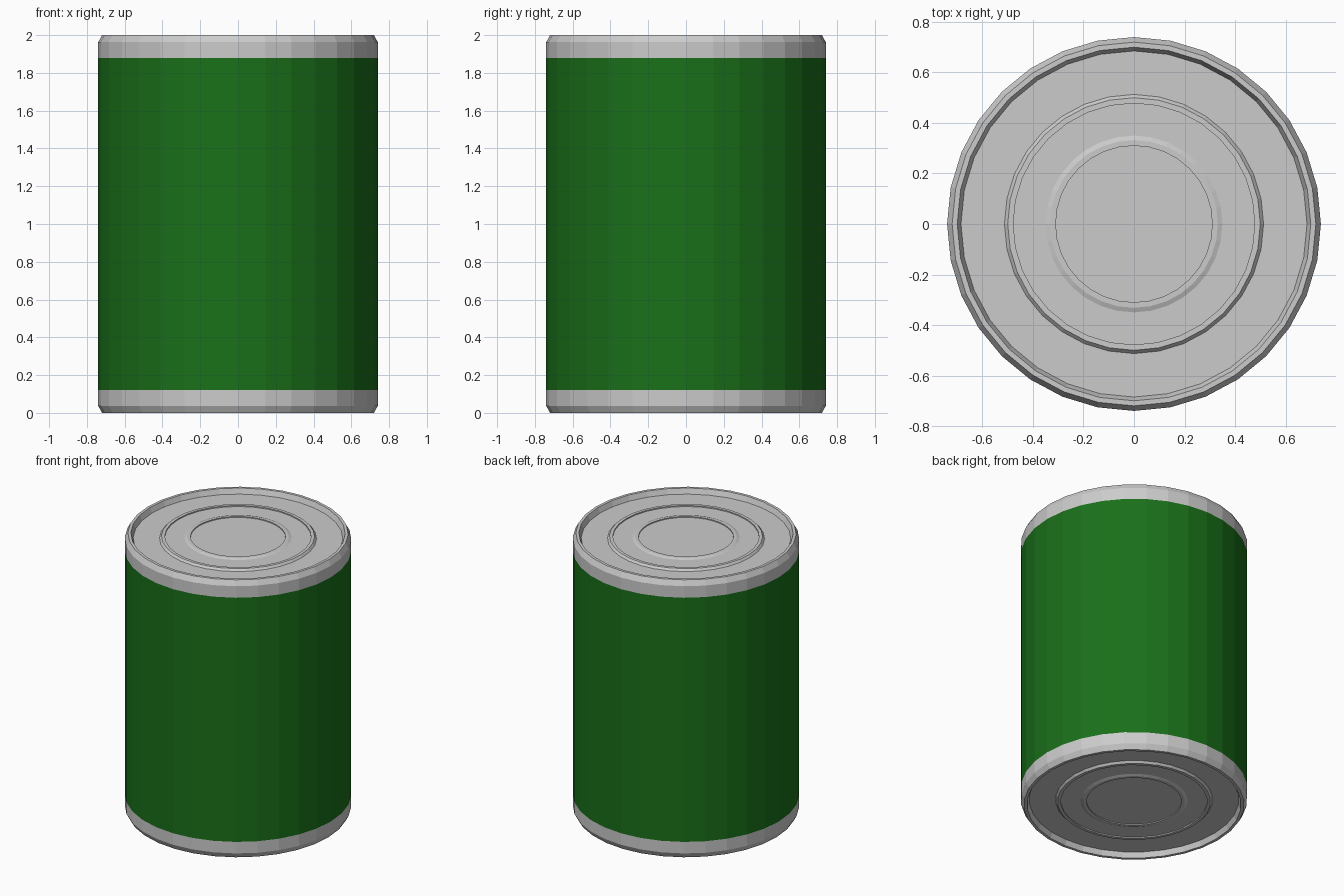
import bpy, bmesh
from math import sin, cos, tau

if "Cube" in bpy.data.objects:
    bpy.data.objects.remove(bpy.data.objects["Cube"])

SIDES = 32


def lathe(name, profile, cap=False, flip=False):
    """Revolve (radius, z) points around z; profile runs upward / inward."""
    bm = bmesh.new()
    rings = [[bm.verts.new((r * cos(tau * i / SIDES), r * sin(tau * i / SIDES), z))
              for i in range(SIDES)] for r, z in profile]
    for a, b in zip(rings, rings[1:]):
        for i in range(SIDES):
            j = (i + 1) % SIDES
            bm.faces.new((a[i], a[j], b[j], b[i]))
    if cap:
        bm.faces.new(rings[-1])
    if flip:
        bmesh.ops.reverse_faces(bm, faces=bm.faces[:])
    mesh = bpy.data.meshes.new(name)
    bm.to_mesh(mesh)
    bm.free()
    obj = bpy.data.objects.new(name, mesh)
    bpy.context.collection.objects.link(obj)
    return obj


# Metal end: side band, chamfered rim, recessed panel, two pressed steps
end_profile = [
    (0.74, 1.88), (0.74, 1.963), (0.72, 2.0), (0.70, 2.0), (0.685, 1.963),
    (0.513, 1.963), (0.50, 1.978), (0.478, 1.978), (0.478, 1.97),
    (0.35, 1.97), (0.332, 1.977), (0.31, 1.977), (0.31, 1.97),
]
lathe("top_end", end_profile, cap=True)
lathe("bottom_end", [(r, 2.0 - z) for r, z in end_profile], cap=True, flip=True)

# Green label around the body
label = lathe("label", [(0.74, 0.12), (0.74, 1.88)])
green = bpy.data.materials.new("label_green")
green.diffuse_color = (0.01, 0.16, 0.01, 1)
green.use_nodes = True
green.node_tree.nodes["Principled BSDF"].inputs["Base Color"].default_value = green.diffuse_color
label.data.materials.append(green)
